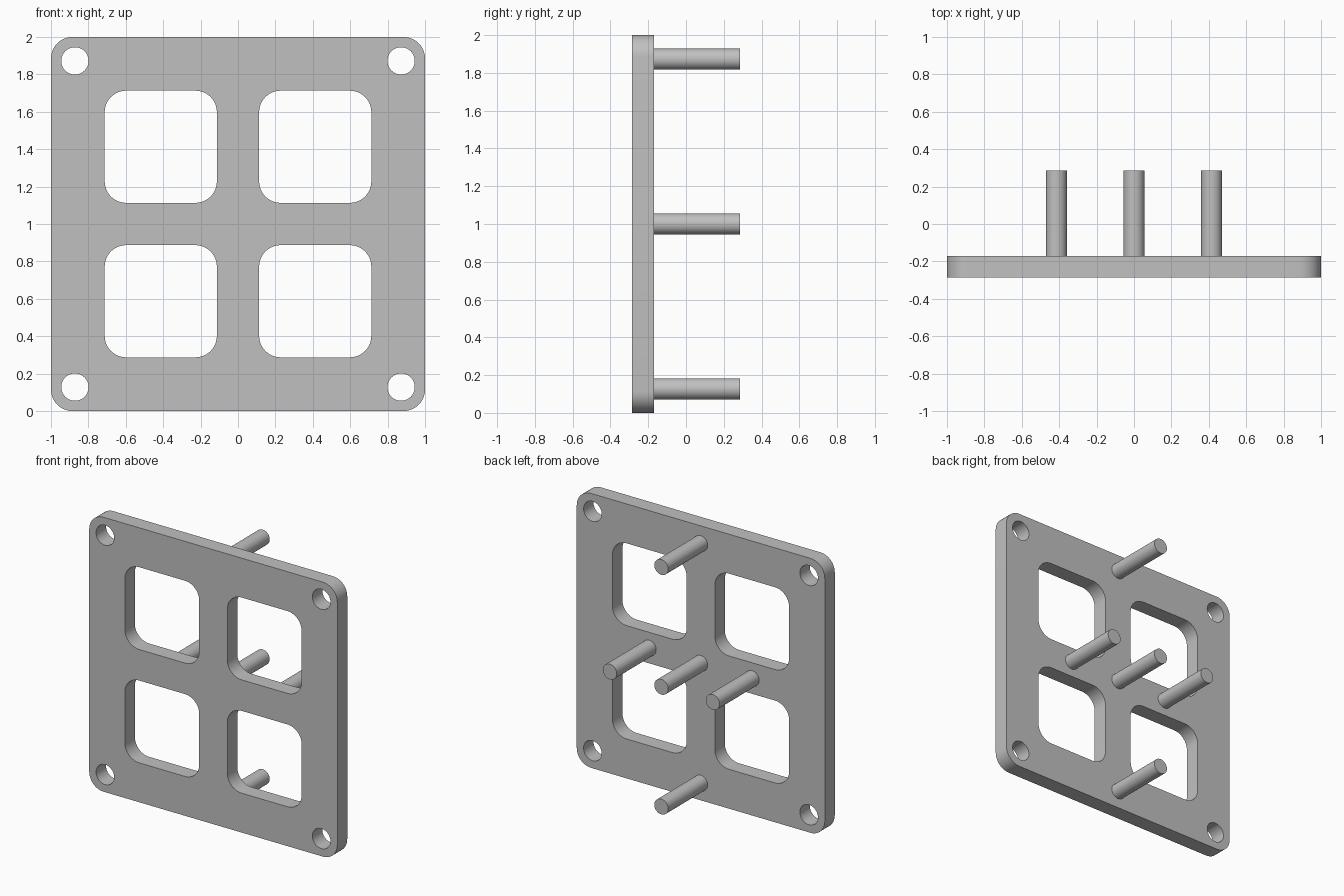
import bpy
import bmesh
from math import sin, cos, pi, radians
from mathutils import Matrix

cube = bpy.data.objects.get("Cube")
if cube:
    bpy.data.objects.remove(cube, do_unlink=True)

FRONT, BACK, PEG_END = -0.285, -0.17, 0.285

grey = bpy.data.materials.new("plain grey")
grey.use_nodes = True
colour = (0.53, 0.53, 0.53, 1)
grey.diffuse_color = colour
grey.node_tree.nodes["Principled BSDF"].inputs["Base Color"].default_value = colour


def rounded_square(cx, cz, half, radius, steps=10):
    """Outline of a square with round corners; a circle when half == radius."""
    points = []
    for corner, (sx, sz) in enumerate([(1, 1), (-1, 1), (-1, -1), (1, -1)]):
        for i in range(steps + 1):
            a = (corner + i / steps) * pi / 2
            points.append((cx + sx * (half - radius) + radius * cos(a),
                           cz + sz * (half - radius) + radius * sin(a)))
    if half == radius:
        points = [p for i, p in enumerate(points) if i % (steps + 1) < steps]
    return points


def finish(obj):
    obj.data.materials.clear()
    obj.data.materials.append(grey)
    bpy.ops.object.select_all(action="DESELECT")
    obj.select_set(True)
    bpy.context.view_layer.objects.active = obj
    bpy.ops.object.shade_smooth_by_angle(angle=radians(30))


# Plate outline, four windows and four corner holes
outlines = [rounded_square(0, 1, 1, 0.115)]
for sx in (-1, 1):
    for sz in (-1, 1):
        outlines.append(rounded_square(sx * 0.413, 1 + sz * 0.413, 0.3, 0.115))
        outlines.append(rounded_square(sx * 0.872, 1 + sz * 0.872, 0.073, 0.073))

curve = bpy.data.curves.new("plate_outline", "CURVE")
curve.dimensions = "2D"
curve.fill_mode = "BOTH"
curve.extrude = (BACK - FRONT) / 2
for outline in outlines:
    spline = curve.splines.new("POLY")
    spline.points.add(len(outline) - 1)
    for point, (x, z) in zip(spline.points, outline):
        point.co = (x, z, 0, 1)
    spline.use_cyclic_u = True

plate = bpy.data.objects.new("plate", curve)
bpy.context.collection.objects.link(plate)
bpy.ops.object.select_all(action="DESELECT")
plate.select_set(True)
bpy.context.view_layer.objects.active = plate
bpy.ops.object.convert(target="MESH")
plate = bpy.context.view_layer.objects.active

# Stand the plate up and weld its caps to its sides
bm = bmesh.new()
bm.from_mesh(plate.data)
bm.transform(Matrix.Translation((0, (FRONT + BACK) / 2, 0)) @ Matrix.Rotation(pi / 2, 4, "X"))
bmesh.ops.remove_doubles(bm, verts=bm.verts, dist=0.0001)
bmesh.ops.recalc_face_normals(bm, faces=bm.faces)
bm.to_mesh(plate.data)
bm.free()
finish(plate)

# Pegs in a cross on the back
pegs = {"centre_peg": (0, 1), "left_peg": (0.415, 1), "right_peg": (-0.415, 1),
        "top_peg": (0, 1.873), "bottom_peg": (0, 0.127)}
for name, (x, z) in pegs.items():
    bpy.ops.mesh.primitive_cylinder_add(
        vertices=40, radius=0.056, depth=PEG_END - BACK,
        location=(x, (PEG_END + BACK) / 2, z), rotation=(pi / 2, 0, 0))
    peg = bpy.context.object
    peg.name = name
    finish(peg)
